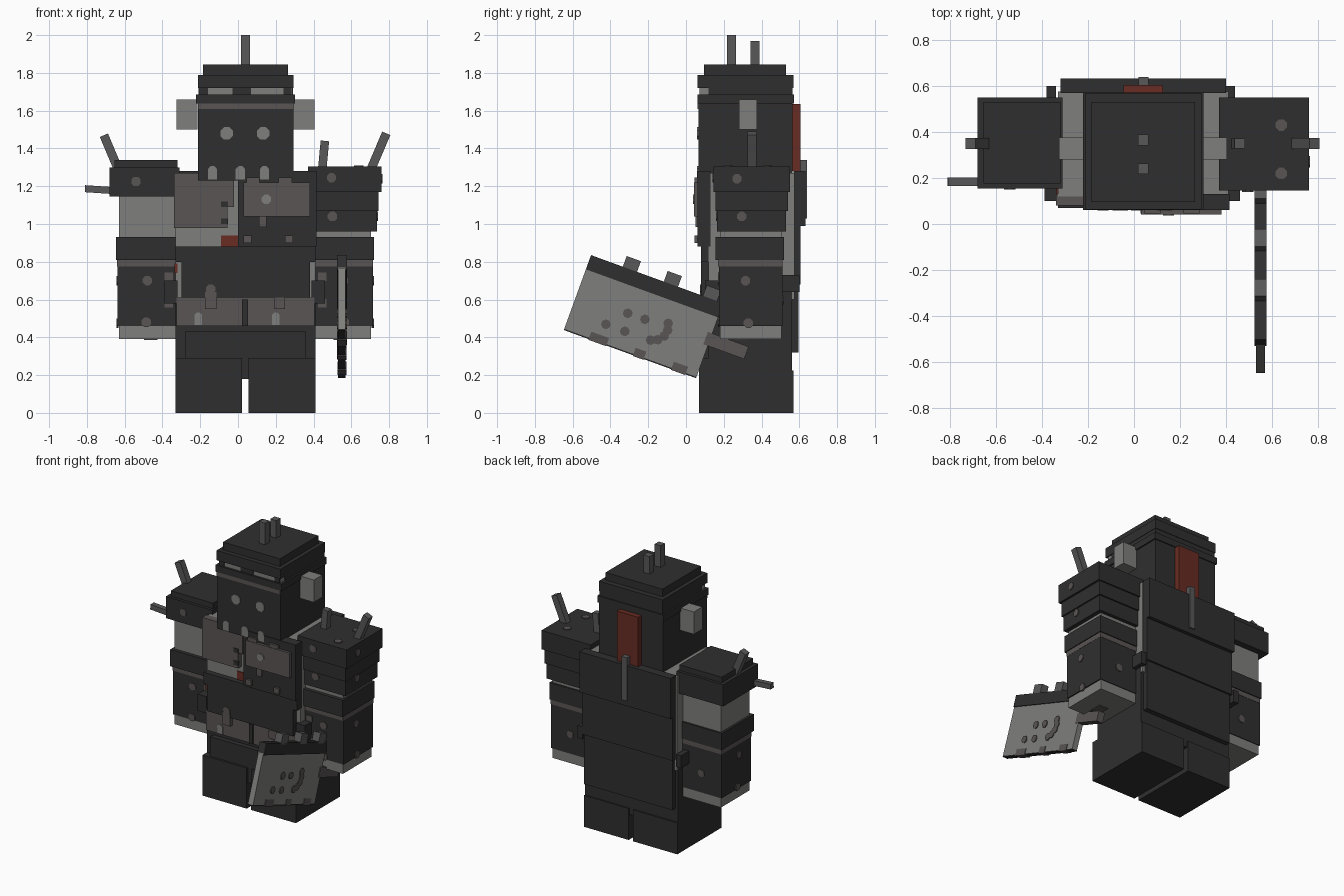
import bpy
from math import radians
from mathutils import Matrix, Vector

start_cube = bpy.data.objects.get("Cube")
if start_cube:
    bpy.data.objects.remove(start_cube, do_unlink=True)


def material(name, red, green, blue):
    mat = bpy.data.materials.new(name)
    mat.use_nodes = True
    mat.diffuse_color = (red, green, blue, 1)
    mat.node_tree.nodes["Principled BSDF"].inputs["Base Color"].default_value = (red, green, blue, 1)
    return mat


charcoal = material("charcoal iron", .028, .028, .028)
skin = material("light grey skin", .21, .21, .2)
worn = material("worn brown grey", .1, .09, .087)
bone = material("mid grey horn", .1, .098, .098)
crimson = material("dark crimson", .14, .025, .016)


def finish(name, mat, matrix):
    obj = bpy.context.object
    obj.name = name
    obj.data.materials.append(mat)
    obj.matrix_world = matrix
    return obj


def box(name, mat, x, y, z, frame=None):
    """Box spanning the given (low, high) ranges, optionally in a tilted frame."""
    spans = (x, y, z)
    centre = Vector([(low + high) / 2 for low, high in spans])
    size = [high - low for low, high in spans]
    bpy.ops.mesh.primitive_cube_add(size=1)
    bpy.context.object.data.transform(Matrix.Translation(centre) @ Matrix.Diagonal((*size, 1)))
    return finish(name, mat, frame or Matrix())


def spike(name, base, tip, width):
    """Square bar running from base to tip."""
    base, tip = Vector(base), Vector(tip)
    direction = tip - base
    bpy.ops.mesh.primitive_cube_add(size=1)
    bpy.context.object.data.transform(Matrix.Diagonal((width, width, direction.length, 1)))
    turn = Matrix()
    if abs(direction.x) > .001:
        turn = Vector((0, 0, 1)).rotation_difference(direction).to_matrix().to_4x4()
    return finish(name, bone, Matrix.Translation((base + tip) / 2) @ turn)


def stud(name, mat, spot, axis="Y", radius=.027, frame=None):
    """Thin eight-sided plate lying on a face."""
    bpy.ops.mesh.primitive_cylinder_add(vertices=8, radius=radius, depth=.012)
    turn = Matrix.Rotation(radians(22.5), 4, "Z")
    if axis != "Z":
        turn = Matrix.Rotation(radians(90), 4, "X" if axis == "Y" else "Y") @ turn
    bpy.context.object.data.transform(Matrix.Translation(spot) @ turn)
    return finish(name, mat, frame or Matrix())


MIDDLE = .04


def wide(half):
    return (MIDDLE - half, MIDDLE + half)


# Legs and hips
for name, span in (("right", (-.33, .02)), ("left", (.055, .41))):
    box(name + "_foot", charcoal, span, (.07, .57), (0, .225))
    box(name + "_shin", charcoal, span, (.07, .55), (.18, .29))
box("hips", charcoal, wide(.37), (.14, .56), (.18, .66))
box("front_tabard", charcoal, wide(.32), (.085, .2), (.18, .43))
box("hip_plate", charcoal, wide(.37), (.12, .2), (.28, .46))

# Torso
box("torso", skin, wide(.37), (.12, .575), (.6, .27 + 1))
box("upper_back_plate", charcoal, wide(.36), (.57, .632), (.99, 1.28))
box("middle_back_plate", charcoal, wide(.36), (.57, .607), (.68, .99))
box("lower_back_plate", charcoal, wide(.35), (.55, .595), (.32, .68))
box("belly_plate", charcoal, wide(.34), (.08, .14), (.61, .8))
box("belly_plate_top", charcoal, wide(.37), (.08, .14), (.8, .88))
box("belt", worn, wide(.365), (.1, .16), (.46, .61))
box("belt_divider", charcoal, (.022, .052), (.092, .12), (.46, .6))
for x, top in ((-.145, .64), (.22, .61)):
    box("belt_buckle", worn, (x - .03, x + .03), (.074, .12), (.55, top))
stud("buckle_top", worn, (-.145, .08, .655))
for x in (-.21, .2):
    box("belt_tab", skin, (x - .02, x + .02), (.095, .12), (.465, .51))
    stud("belt_tab_top", skin, (x, .1, .51), radius=.022)
for side, outer in (("right", wide(.4)[0]), ("left", wide(.38)[1])):
    box(side + "_belt_block", charcoal, (outer - .03, outer + .04), (.1, .18), (.58, .7))
    box(side + "_rear_block", charcoal, (outer - .02, outer + .02), (.5, .6), (.64, .73))
box("side_wound", crimson, (-.336, -.32), (.113, .24), (.74, .79))
box("chest_wound", crimson, (-.09, .01), (.115, .13), (.88, .94))

# Chest plates
box("right_chest_plate", worn, (-.34, -.055), (.08, .13), (.98, 1.27))
box("right_chest_strap", worn, (-.075, -.02), (.08, .13), (1.09, 1.3))
for z in (1.0, 1.09):
    box("chest_notch", charcoal, (-.09, -.053), (.076, .09), (z, z + .03))
box("left_chest_plate", charcoal, (0, .415), (.06, .13), (.88, 1.28))
box("left_chest_panel", worn, (.03, .38), (.042, .07), (1.04, 1.22))
for x in (.08, .25):
    box("panel_tab", worn, (x - .035, x + .035), (.045, .07), (1.2, 1.245))
stud("panel_rivet", skin, (.15, .042, 1.13))
box("panel_hook", worn, (.11, .15), (.05, .07), (.985, 1.04))
for x in (.05, .27):
    box("plate_rivet", worn, (x - .022, x + .022), (.046, .07), (.9, .94))

# Head
box("head", charcoal, wide(.253), (.065, .565), (1.23, 1.66))
box("helmet_lining", skin, wide(.245), (.075, .555), (1.62, 1.73))
box("helmet_brim", charcoal, wide(.262), (.06, .572), (1.637, 1.685))
box("helmet_band", charcoal, wide(.253), (.062, .568), (1.72, 1.79))
box("helmet_crown", charcoal, wide(.225), (.095, .53), (1.78, 1.845))
for low, high in ((-.2, -.16), (-.03, .07), (.24, .28)):
    box("helmet_strip", charcoal, (low, high), (.072, .1), (1.68, 1.73))
box("helmet_sides", charcoal, wide(.25), (.12, .565), (1.68, 1.73))
box("brow_strip", worn, wide(.252), (.06, .08), (1.61, 1.638))
for x in (-.06, .133):
    stud("eye", skin, (x, .065, 1.48), radius=.036)
for x in (-.135, .012, .14):
    box("tooth", skin, (x - .024, x + .024), (.059, .08), (1.235, 1.29))
    stud("tooth_tip", skin, (x, .065, 1.285), radius=.024)
for x in (wide(.31)[0], wide(.31)[1]):
    box("ear", skin, (x - .055, x + .055), (.28, .375), (1.5, 1.66))
for y, top in ((.24, 2), (.365, 1.97)):
    spike("crown_horn", (MIDDLE, y, 1.8), (MIDDLE, y, top), .047)
box("nape_braid", crimson, (-.045, .125), (.56, .605), (1.28, 1.635))
box("back_spike", bone, (.02, .063), (.6, .64), (1.03, 1.34))

# Arms: shared lower parts
for side, inner, outer in (("right", -.33, -.63), ("left", .41, .705)):
    out = -.012 if outer < 0 else .012

    def reach(extra):
        return tuple(sorted((inner, outer + out * extra)))

    box(side + "_hand", skin, reach(0), (.18, .505), (.39, .5))
    box(side + "_forearm", charcoal, reach(.7), (.175, .51), (.46, .78))
    box(side + "_cuff_strip", worn, reach(.8), (.17, .512), (.775, .812))
    box(side + "_bracer", charcoal, reach(1.3), (.155, .518), (.81, .93))
    box(side + "_upper_arm", skin, reach(0), (.18, .505), (.92, 1.2))
    box(side + "_palm_rivet", worn, (inner + out * 8, inner + out * 14), (.25, .34), (.385, .4))
    for along, z in ((.5, .7), (.52, .48)):
        stud(side + "_arm_stud", worn, (inner + (outer - inner) * along, .175, z))
    for z in (.58, .72):
        box(side + "_arm_clasp", worn, (inner + out * 3 - .022, inner + out * 3 + .022),
            (.169, .19), (z - .022, z + .022))
    side_face = outer + out * .7
    stud(side + "_side_stud", worn, (side_face, .315, .7), "X")
    stud(side + "_wrist_stud", worn, (side_face, .33, .475), "X")
    stud(side + "_back_stud", worn, (inner + (outer - inner) / 2, .51, .6))

# Right shoulder
box("right_shoulder_pad", charcoal, (-.68, -.31), (.155, .55), (1.145, 1.3))
box("right_shoulder_cap", charcoal, (-.655, -.32), (.175, .53), (1.29, 1.34))
stud("right_pad_stud", worn, (-.54, .155, 1.225))
spike("right_shoulder_spike", (-.63, .35, 1.28), (-.71, .35, 1.47), .047)
spike("right_side_spike", (-.66, .183, 1.177), (-.81, .183, 1.187), .037)

# Left shoulder: three stacked plates
box("left_shoulder_top", charcoal, (.37, .76), (.145, .55), (1.17, 1.305))
box("left_shoulder_middle", charcoal, (.39, .745), (.155, .54), (1.07, 1.17))
box("left_shoulder_lower", charcoal, (.41, .735), (.165, .53), (.96, 1.07))
for y in (.22, .43):
    stud("left_top_stud", worn, (.64, y, 1.305), "Z")
stud("left_front_stud", worn, (.495, .145, 1.245))
stud("left_lower_front_stud", worn, (.5, .165, 1.04))
stud("left_outer_stud", worn, (.76, .27, 1.24), "X")
stud("left_lower_outer_stud", worn, (.735, .295, 1.04), "X")
spike("left_inner_spike", (.445, .35, 1.28), (.46, .35, 1.44), .045)
spike("left_outer_spike", (.7, .35, 1.28), (.785, .35, 1.48), .047)

# Cleaver, built flat and tilted forward
tilt = Matrix.Translation((.55, -.53, .76)) @ Matrix.Rotation(radians(-20), 4, "X")
box("cleaver_blade", skin, (-.02, .02), (0, .745), (-.335, .01), tilt)
box("cleaver_edge", charcoal, (-.02, .02), (0, .745), (-.342, -.335), tilt)
box("cleaver_spine", charcoal, (-.027, .027), (0, .745), (0, .08), tilt)
box("cleaver_handle", worn, (-.025, .025), (.72, .95), (-.16, -.09), tilt)
for y in (.219, .45, .67):
    box("spine_tooth", bone, (-.027, .027), (y - .04, y + .04), (.07, .14), tilt)
for y, half in ((.19, .05), (.42, .03), (.645, .04)):
    box("edge_chip", worn, (-.024, .024), (y - half, y + half), (-.346, -.3), tilt)
for face in (-.02, .02):
    for y, z in ((.199, -.237), (.288, -.143), (.384, -.142), (.306, -.238), (.507, -.12),
                 (.517, -.155), (.51, -.19), (.485, -.22), (.45, -.235)):
        stud("blade_mark", worn, (face, y, z), "X", .026, tilt)
